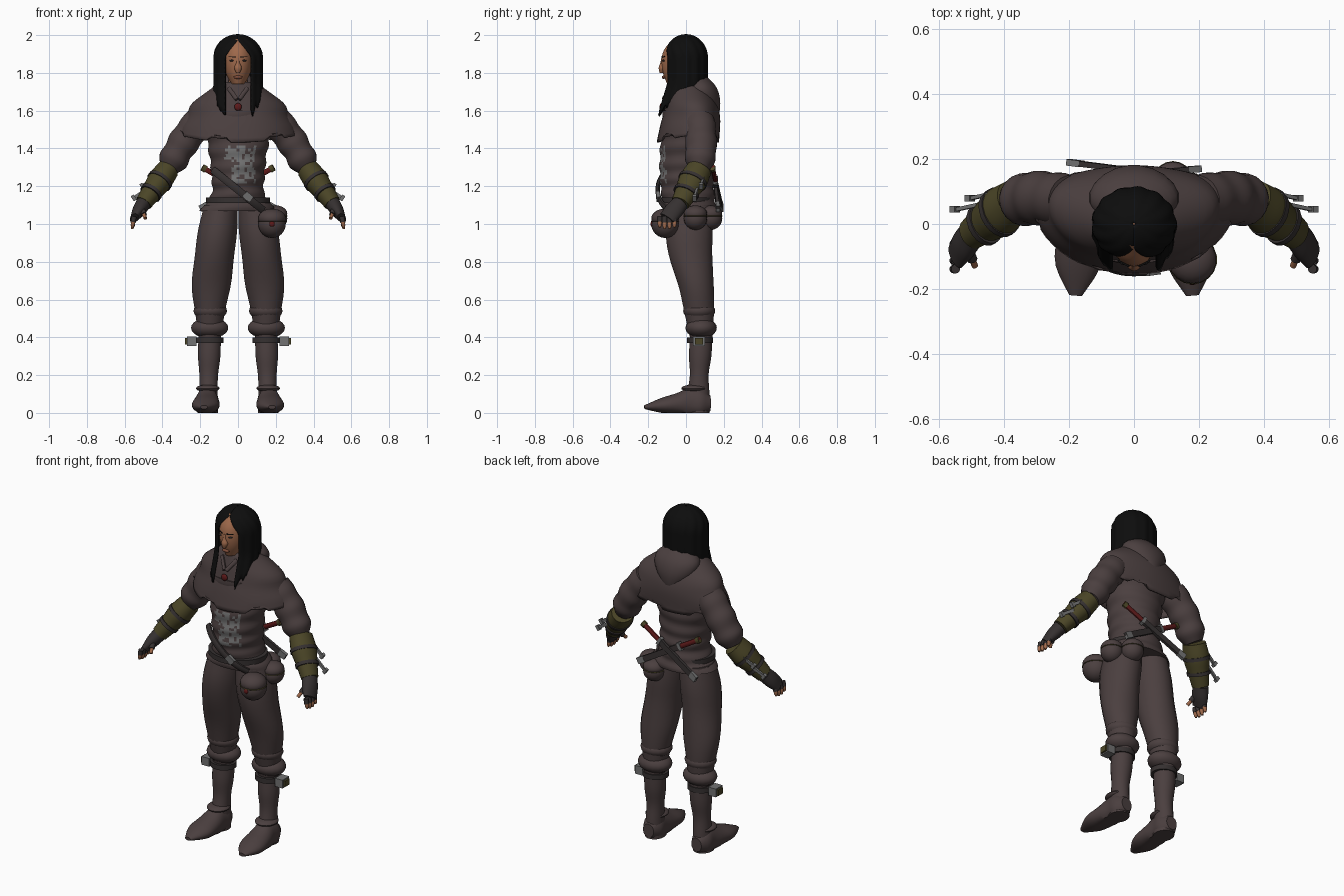
import bpy, bmesh, math, random
from mathutils import Vector

random.seed(4)
if "Cube" in bpy.data.objects:
    bpy.data.objects.remove(bpy.data.objects["Cube"])


def make_material(name, red, green, blue):
    material = bpy.data.materials.new(name)
    material.use_nodes = True
    colour = (red, green, blue, 1)
    material.diffuse_color = colour
    material.node_tree.nodes["Principled BSDF"].inputs["Base Color"].default_value = colour
    return material


cloth = make_material("brown cloth", .07, .05, .05)
black = make_material("black hair", .004, .004, .004)
skin = make_material("skin", .34, .14, .07)
lip = make_material("lip", .2, .07, .04)
olive = make_material("olive leather", .07, .06, .02)
steel = make_material("grey steel", .17, .17, .17)
leather = make_material("dark leather", .036, .03, .03)
crimson = make_material("dark red", .11, .01, .01)
parts = []


def add_object(name, bm, material, thickness=None):
    bmesh.ops.recalc_face_normals(bm, faces=bm.faces)
    mesh = bpy.data.meshes.new(name)
    bm.to_mesh(mesh)
    bm.free()
    mesh.materials.append(material)
    obj = bpy.data.objects.new(name, mesh)
    bpy.context.collection.objects.link(obj)
    parts.append(obj)
    if thickness:
        modifier = obj.modifiers.new("thickness", "SOLIDIFY")
        modifier.thickness = thickness
        modifier.offset = 0
    return obj


def sample(values, t):
    """Smooth curve through evenly spaced numbers or vectors."""
    last = len(values) - 1
    if last == 0:
        return values[0]
    i = min(int(t * last), last - 1)
    f = t * last - i
    b, c = values[i], values[i + 1]
    a = values[i - 1] if i > 0 else b * 2 - c
    d = values[i + 2] if i + 2 <= last else c * 2 - b
    return b + (c - a) * (f / 2) + (a * 2 - b * 5 + c * 4 - d) * (f * f / 2) + (b * 3 - a - c * 3 + d) * (f ** 3 / 2)


def loft(name, path, widths, depths, material, side=1, sides=20, rings=16,
         level=False, warp=None, thickness=None):
    """Skin ellipses of changing width and depth along a smooth path."""
    path = [Vector(point) for point in path]
    bm = bmesh.new()
    loops = []
    for i in range(rings + 1):
        t = i / rings
        centre, width, depth = sample(path, t), sample(widths, t), sample(depths, t)
        tangent = (sample(path, t + .01) - sample(path, t - .01)).normalized()
        if level:
            tangent = Vector((0, 0, 1))
        guide = Vector((0, 0, 1)) if abs(tangent.y) > .75 else Vector((0, 1, 0))
        across = tangent.cross(guide).normalized()
        along = tangent.cross(across)
        loop = []
        for k in range(sides):
            angle = math.tau * (k + .5) / sides
            point = centre + across * (math.cos(angle) * width) + along * (math.sin(angle) * depth)
            if warp:
                warp(point, k, angle, t)
            loop.append(bm.verts.new((point.x * side, point.y, max(point.z, 0))))
        loops.append(loop)
    for lower, upper in zip(loops, loops[1:]):
        for k in range(sides):
            j = (k + 1) % sides
            bm.faces.new((lower[k], lower[j], upper[j], upper[k]))
    if not thickness:
        bm.faces.new(loops[0])
        bm.faces.new(loops[-1])
    return add_object(name, bm, material, thickness)


def bar(name, start, end, width, depth, material, side=1, sides=4):
    return loft(name, [start, end], [width], [depth], material, side, sides, rings=1)


def ball(name, centre, radii, material, side=1):
    bm = bmesh.new()
    bmesh.ops.create_uvsphere(bm, u_segments=18, v_segments=12, radius=1)
    for vert in bm.verts:
        x, y, z = (c + v * r for c, v, r in zip(centre, vert.co, radii))
        vert.co = (x * side, y, z)
    return add_object(name, bm, material)


# Jacket with soft folds, and a ragged mail patch picked out on the chest
def wrinkle(point, k, angle, t):
    swell = 1 + .03 * math.sin(t * 40 + math.cos(angle))
    point.x *= swell
    point.y *= swell


jacket = loft("jacket", [(0, .02, 1.07), (0, 0, 1.3), (0, .02, 1.6)], [.2, .14, .14, .15, .17, .19],
              [.14], cloth, sides=64, rings=40, level=True, warp=wrinkle)
jacket.data.materials.append(steel)
for face in jacket.data.polygons:
    x, y, z = face.center
    band = abs(x - .01) < .08 and 1.34 < z < 1.41
    stem = abs(x - .03) < .06 and 1.22 < z < 1.36
    if y < 0 and (band or stem) and random.random() < .7:
        face.material_index = 1


# Shoulder mantle with a notched hem, and the lowered hood
def drape(point, k, angle, t):
    spread = abs(math.cos(angle))
    point.y += .05 * spread ** 3 * t
    if t > .7:
        point.z += (t - .7) * (spread ** 2 / 8 - .06)
    if t == 1 and k // 3 % 3 == 0:
        point.z += .03


loft("shoulder_mantle", [(0, .01, 1.75), (0, .03, 1.6), (0, .01, 1.45)],
     [.085, .17, .245, .265, .295, .31], [.08, .125, .15, .16], cloth, sides=54, level=True,
     warp=drape, thickness=.01)
loft("hood", [(0, .13, 1.53), (0, .09, 1.67), (0, .06, 1.8)], [.02, .08, .13, .13, .04],
     [.03, .07, .09, .08, .03], cloth, level=True)
ball("chest_emblem", (0, -.13, 1.62), (.02, .01, .02), crimson)

# Head and face
bar("neck", (0, .01, 1.6), (0, -.01, 1.8), .05, .05, skin, sides=20)
loft("head", [(0, -.05, 1.74), (0, -.02, 1.98)], [.035, .065, .075, .07, .04],
     [.05, .08, .095, .09, .05], skin, sides=32, level=True)
loft("nose", [(0, -.12, 1.88), (0, -.13, 1.8)], [.008, .01, .02, .01], [.01, .013, .018, .01],
     skin, level=True)
ball("mouth", (0, -.118, 1.777), (.024, .01, .009), lip)
for side in (1, -1):
    ball("eye", (.032, -.118, 1.865), (.013, .008, .005), leather, side)
    bar("eyebrow", (.014, -.131, 1.884), (.05, -.113, 1.886), .003, .004, black, side)
    bar("collar_edge", (.006, -.12, 1.66), (.05, -.08, 1.72), .012, .01, cloth, side, sides=8)


# Long hair: a dome parted in the middle, falling in strands that frame the face
def hair_point(u, v, strand):
    drop = v * v * (.25 + .15 * u * u + strand)
    dome = math.sqrt(1 - max(0, 1 - drop / .12) ** 2)
    width, depth = .125 * dome, .11 * dome
    gap = .068 * min(1, max(0, drop - .03) / .08)
    angle = u * (math.pi - math.asin(min(1, gap / width)))
    ridge = 1 + .02 * math.sin(u * 34)
    forward = max(0, drop - .25) * .3
    return (width * math.sin(angle) * ridge, depth * math.cos(angle) * ridge - forward, 2 - drop)


bm = bmesh.new()
columns, rows = 64, 24
grid = []
for i in range(columns + 1):
    strand = random.uniform(-.02, .03)
    grid.append([bm.verts.new(hair_point(i * 2 / columns - 1, (j + .3) / rows, strand))
                 for j in range(rows + 1)])
for near, far in zip(grid, grid[1:]):
    for j in range(rows):
        bm.faces.new((near[j], near[j + 1], far[j + 1], far[j]))
add_object("long_hair", bm, black, thickness=.01)

# Joints of one side; the other side mirrors them
shoulder, upper_arm, elbow = Vector((.2, .07, 1.55)), Vector((.29, .08, 1.43)), Vector((.37, .07, 1.29))
wrist, knuckles = Vector((.5, -.03, 1.11)), Vector((.55, -.1, 1.03))
hip, thigh, knee, calf = (.09, .02, 1.1), (.12, .02, .87), (.145, .06, .63), (.15, .08, .4)

for side, tag in ((1, "left_"), (-1, "right_")):
    # Gathered trousers, boots and garters
    loft(tag + "trouser_leg", [hip, thigh, knee, calf], [.09, .105, .105, .105, .08, .06],
         [.11, .125, .115, .095, .08, .06], cloth, side, level=True)
    ball(tag + "knee_gather", (.147, .07, .54), (.09, .085, .05), cloth, side)
    ball(tag + "cuff_gather", (.15, .08, .45), (.1, .083, .055), cloth, side)
    loft(tag + "boot_shaft", [calf, (.16, .06, 0)], [.06, .06, .05, .05, .056],
         [.06, .06, .05, .06, .065], cloth, side, level=True)
    loft(tag + "foot", [(.16, .13, .05), (.165, 0, .05), (.18, -.22, .03)],
         [.035, .06, .06, .07, .07, .02], [.04, .08, .09, .06, .04, .01], cloth, side)
    ball(tag + "ankle_strap", (.16, .045, .13), (.063, .07, .02), cloth, side)
    bar(tag + "garter", (.15, .075, .4), (.15, .075, .37), .075, .07, leather, side, sides=20)
    bar(tag + "garter_buckle", (.22, .07, .38), (.27, .07, .38), .035, .045, steel, side)
    bar(tag + "garter_pouch", (.26, .07, .38), (.28, .07, .38), .025, .03, olive, side)

    # Puffed sleeve, bracer with straps and throwing blades
    loft(tag + "sleeve", [shoulder, upper_arm, elbow], [.08, .085, .08, .085, .075, .08, .05],
         [.08, .085, .08, .085, .08, .08, .05], cloth, side, rings=24)
    loft(tag + "bracer", [elbow, wrist], [.06, .066, .055, .045], [.068, .076, .062, .05], olive, side)
    for place, radius in ((.3, .07), (.65, .06)):
        middle = elbow.lerp(wrist, place)
        bar(tag + "bracer_strap", middle, elbow.lerp(wrist, place + .08), radius, radius + .01,
            leather, side, sides=20)
        base = middle + Vector((0, .06, .03))
        tip = base + Vector((.09, -.02, -.06))
        bar(tag + "throwing_blade", base, tip, .012, .008, steel, side)
        bar(tag + "blade_pommel", tip, tip + Vector((.015, 0, -.01)), .022, .014, steel, side)

    # Fingerless glove
    loft(tag + "glove", [wrist, knuckles], [.04, .035, .02], [.045, .05, .045], leather, side)
    for finger in range(4):
        root = knuckles + Vector((0, .026 * (finger - 1.5), .01))
        tip = root + Vector((.01, 0, -.07 + .008 * abs(finger - 1.5)))
        middle = root.lerp(tip, .5)
        bar(tag + "finger_sleeve", root, middle, .014, .014, leather, side, sides=10)
        loft(tag + "finger", [middle, tip], [.012, .011, .006], [.012, .011, .006], skin, side, sides=10)
    thumb_base, thumb_tip = Vector((.51, -.08, 1.08)), Vector((.49, -.13, 1.03))
    bar(tag + "thumb", thumb_base, thumb_base.lerp(thumb_tip, .6), .016, .016, leather, side, sides=10)
    bar(tag + "thumb_tip", thumb_base.lerp(thumb_tip, .5), thumb_tip, .01, .01, skin, side, sides=10)

    # One of the two crossed short swords on the back
    pommel, point = Vector((.19, .14, 1.3)), Vector((-.2, .18 + side * .01, 1.08))
    guard = pommel.lerp(point, .3)
    bar(tag + "sword_grip", pommel, guard, .015, .012, crimson, side, sides=8)
    bar(tag + "sword_pommel", pommel, pommel.lerp(point, .05), .02, .016, olive, side, sides=8)
    bar(tag + "sword_guard", guard, pommel.lerp(point, .34), .034, .018, steel, side)
    bar(tag + "sword_sheath", guard, point, .024, .012, leather, side)
    bar(tag + "sheath_tip", pommel.lerp(point, .9), point, .026, .014, steel, side)

# Waist belt and the strap slung across the belly
bar("waist_belt", (0, 0, 1.11), (0, 0, 1.14), .17, .145, leather, sides=40)
strap_path = []
for i in range(-4, 5):
    x = i * .033
    strap_path.append((x, -.15 * math.sqrt(1 - (x / .17) ** 2), 1.18 - x * .8))
loft("diagonal_strap", strap_path, [.021], [.012], leather, sides=8)
bar("strap_buckle", (.035, -.15, 1.16), (.07, -.145, 1.13), .026, .014, steel)

# Hip pouches with flaps, all on the left
for x, y, z, size in ((.18, -.11, 1, .074), (.2, .05, 1.03, .062), (.12, .13, 1.03, .062)):
    ball("pouch", (x, y, z), (size, size, size), cloth)
    ball("pouch_flap", (x, y, z + size * .4), (size, size, size * .7), cloth)
    ball("pouch_trim", (x, y, z + size * .2), (size * 1.03, size * 1.03, .007), olive)
ball("pouch_emblem", (.18, -.18, 1), (.014, .008, .014), crimson)

# Smooth shading with crisp hard edges
bpy.ops.object.select_all(action="DESELECT")
for obj in parts:
    obj.select_set(True)
bpy.context.view_layer.objects.active = parts[0]
bpy.ops.object.shade_smooth_by_angle(angle=math.radians(42))
